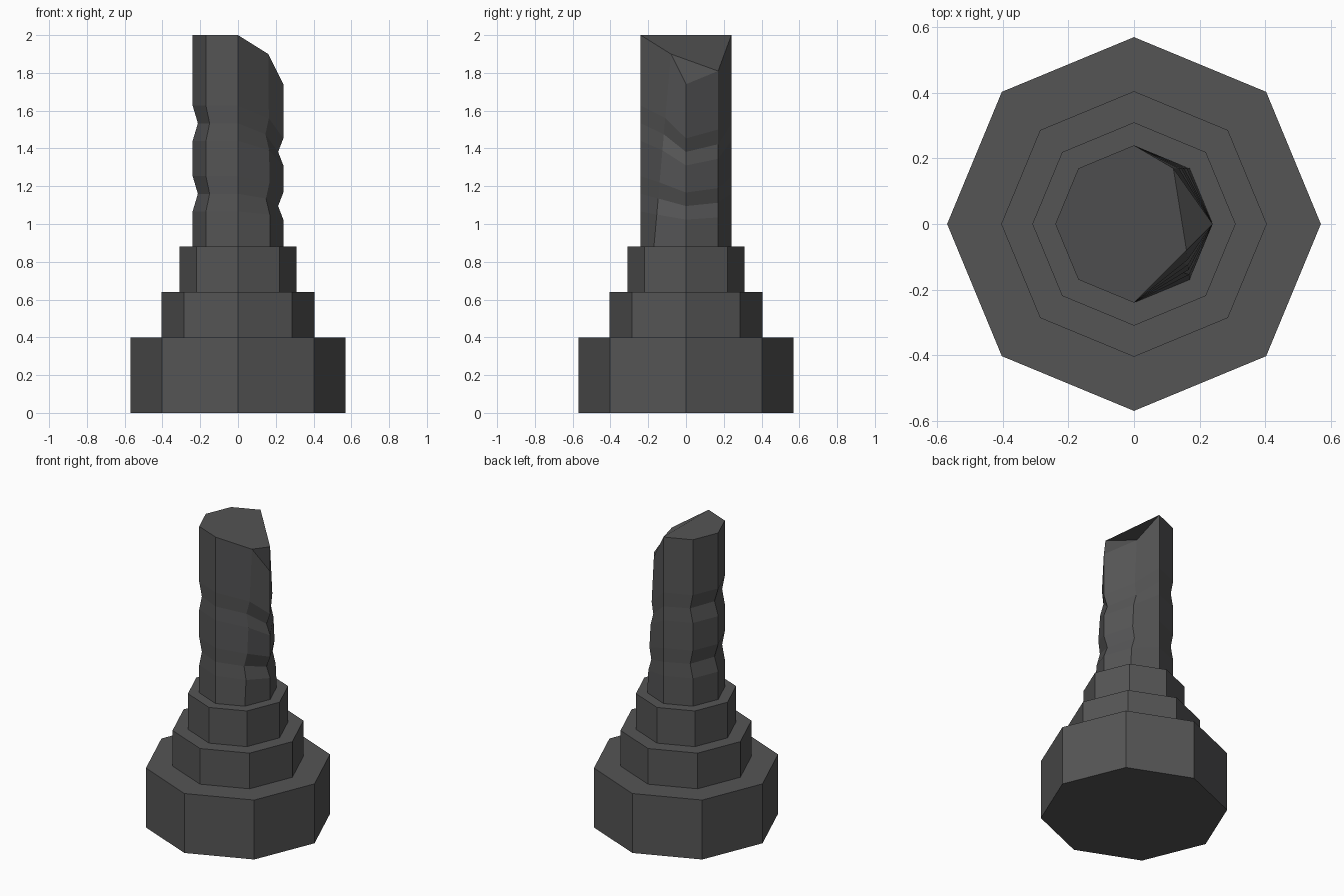
import bpy, bmesh
from math import cos, sin, pi
from mathutils import Vector

if "Cube" in bpy.data.objects:
    bpy.data.objects.remove(bpy.data.objects["Cube"])

SIDES = 8

stone = bpy.data.materials.new("dark_stone")
stone.diffuse_color = (0.09, 0.09, 0.091, 1)
stone.use_nodes = True
stone.node_tree.nodes["Principled BSDF"].inputs["Base Color"].default_value = stone.diffuse_color


def octagon(r, z):
    return [Vector((r * cos(2 * pi * i / SIDES), r * sin(2 * pi * i / SIDES), z)) for i in range(SIDES)]


def loft(bm, rings):
    """Join successive rings of points with quads; return the vertex rings."""
    vs = [[bm.verts.new(p) for p in ring] for ring in rings]
    for a, b in zip(vs, vs[1:]):
        for i in range(SIDES):
            j = (i + 1) % SIDES
            bm.faces.new((a[i], a[j], b[j], b[i]))
    return vs


def finish(bm, name):
    mesh = bpy.data.meshes.new(name)
    bm.to_mesh(mesh)
    bm.free()
    mesh.materials.append(stone)
    ob = bpy.data.objects.new(name, mesh)
    bpy.context.collection.objects.link(ob)
    return ob


# Stepped octagonal plinth, left open where the shaft stands
bm = bmesh.new()
profile = [(0.57, 0), (0.57, 0.4), (0.405, 0.4), (0.405, 0.64),
           (0.31, 0.64), (0.31, 0.88), (0.24, 0.88)]
rings = loft(bm, [octagon(r, z) for r, z in profile])
bm.faces.new(rings[0][::-1])
finish(bm, "stepped_plinth")

# Shaft: each corner runs straight from the foot to a broken top,
# with two grooves pinched in along x
foot = octagon(0.24, 0.88)
top = octagon(0.24, 2.0)
top[0] = Vector((0.24, 0.0, 1.74))
top[1] = Vector((0.12, 0.17, 1.81))
top[7] = Vector((0.16, -0.08, 1.90))

rings = []
for t, pinch in [(0, 1), (1/6, 1), (1/4, 0.885), (1/3, 1),
                 (1/2, 1), (7/12, 0.885), (2/3, 1), (1, 1)]:
    ring = [a.lerp(b, t) for a, b in zip(foot, top)]
    for p in ring:
        p.x *= pinch
    rings.append(ring)

bm = bmesh.new()
cap = loft(bm, rings)[-1]
# Broken top: chipped corner and the main break
bm.faces.new((cap[0], cap[1], cap[7]))
bm.faces.new(cap[1:])
finish(bm, "broken_shaft")
